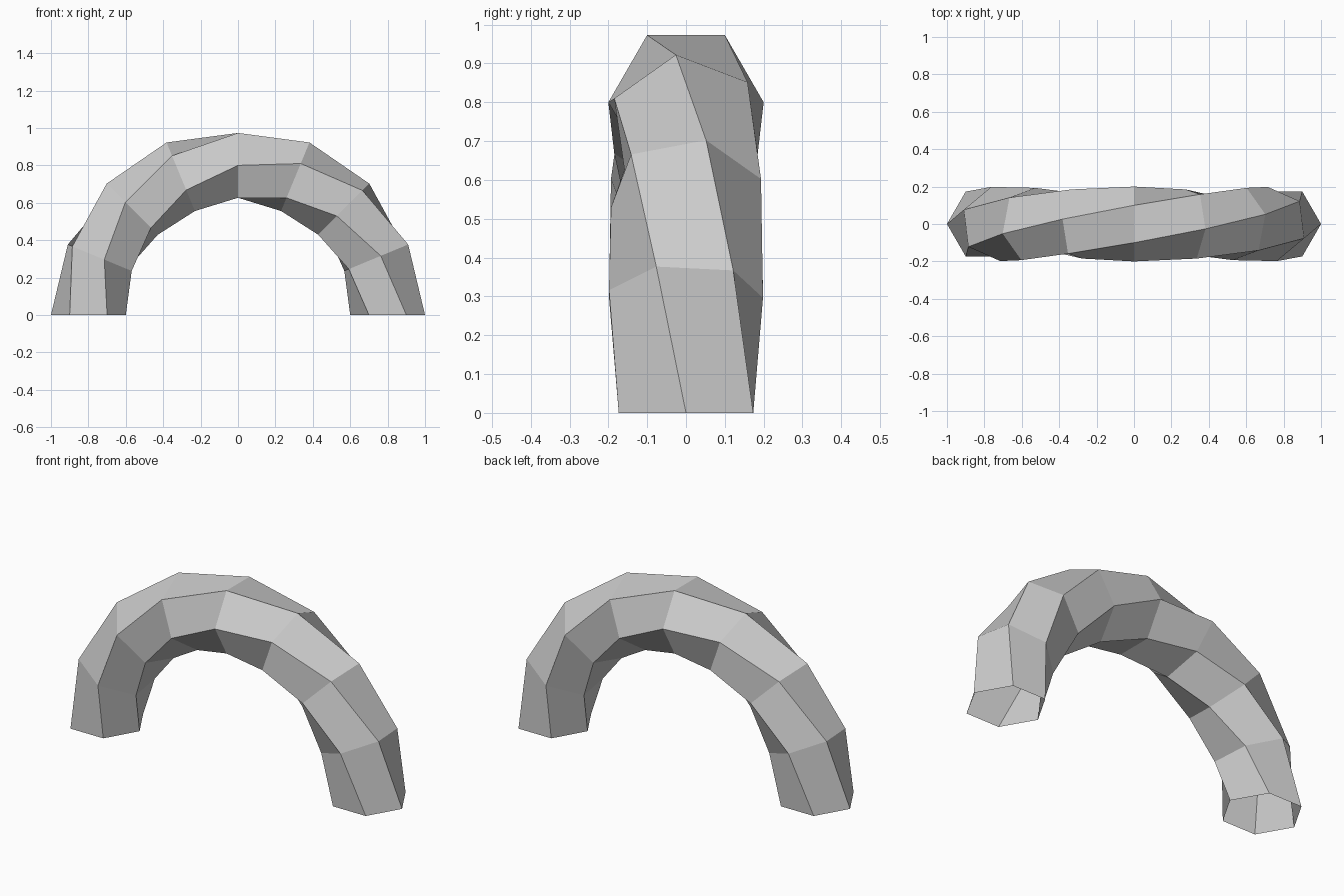
import bpy, bmesh
from math import sin, cos, pi

if "Cube" in bpy.data.objects:
    bpy.data.objects.remove(bpy.data.objects["Cube"])

ARCH_RADIUS, TUBE_RADIUS = 0.8, 0.2
SEGMENTS, SIDES = 8, 6

bm = bmesh.new()

# Hexagonal rings swept along a half circle, twisting half a turn on the way
rings = []
for i in range(SEGMENTS + 1):
    t = pi * i / SEGMENTS
    ring = []
    for k in range(SIDES):
        a = 2 * pi * k / SIDES + t
        r = ARCH_RADIUS + TUBE_RADIUS * cos(a)
        ring.append(bm.verts.new((r * cos(t), -TUBE_RADIUS * sin(a), r * sin(t))))
    rings.append(ring)

# Walls between neighbouring rings; both feet stay open
for lower, upper in zip(rings, rings[1:]):
    for k in range(SIDES):
        n = (k + 1) % SIDES
        bm.faces.new((lower[k], upper[k], upper[n], lower[n]))

# Make the first wall (and with it the whole tube) face outward
bm.normal_update()
bm.faces.ensure_lookup_table()
face = bm.faces[0]
centre = sum((v.co for v in rings[0] + rings[1]), face.normal * 0) / (2 * SIDES)
if face.normal.dot(face.calc_center_median() - centre) < 0:
    bmesh.ops.reverse_faces(bm, faces=bm.faces[:])

mesh = bpy.data.meshes.new("twisted_arch")
bm.to_mesh(mesh)
bm.free()
bpy.context.collection.objects.link(bpy.data.objects.new("twisted_arch", mesh))
